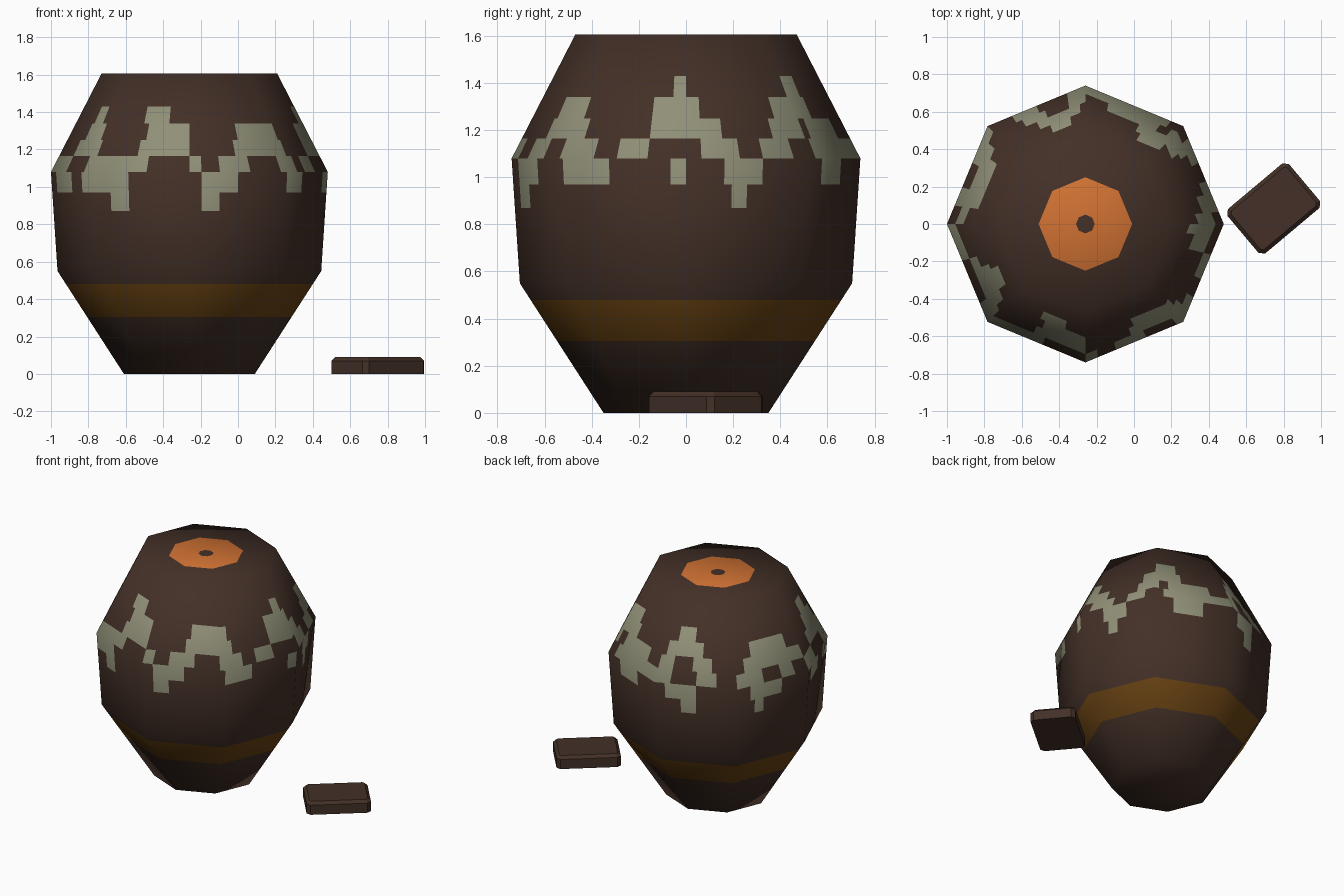
import bpy, bmesh, math
from mathutils import Vector, Matrix

if "Cube" in bpy.data.objects:
    bpy.data.objects.remove(bpy.data.objects["Cube"])


def material(name, rgb):
    m = bpy.data.materials.new(name)
    m.diffuse_color = [(c / 255 / 12.92 if c < 10 else ((c / 255 + 0.055) / 1.055) ** 2.4) for c in rgb] + [1]
    m.use_nodes = True
    m.node_tree.nodes["Principled BSDF"].inputs["Base Color"].default_value = m.diffuse_color
    return m


BROWN, BAND, PATCH, ORANGE = range(4)
MATS = [material("dark_brown", (67, 48, 39)), material("ochre_band", (102, 65, 18)),
        material("sage_patch", (144, 144, 120)), material("orange_cap", (209, 114, 51))]

CENTRE_X = -0.26
SIDES, COLS = 8, 16           # octagon, columns per flat side

# Pot outline: (radius, height)
OUTLINE = [(0.0, 0.0), (0.35, 0.0), (0.705, 0.55), (0.74, 1.08), (0.47, 1.605), (0.0, 1.605)]

# Extra cut heights and cap radii that carry colour edges
BAND_Z = (0.305, 0.48)
ROW_Z = [1.43, 1.34, 1.25, 1.165, 1.08, 0.97, 0.87]
CAP_R = (0.25, 0.05)

# Blocky patches: spans around the pot for each row (unit = one octagon side, from the front)
PATCHES = [
    [(1.89, 2.0), (3.0, 3.34), (4.18, 4.45), (6.55, 6.83), (7.45, 7.72)],
    [(0.55, 1.05), (1.71, 2.15), (2.84, 3.36), (4.06, 4.56), (5.26, 5.8), (6.53, 6.94), (7.48, 8.0)],
    [(0.5, 1.13), (1.66, 2.34), (2.78, 3.04), (3.2, 3.74), (4.0, 4.2), (4.41, 4.66),
     (5.15, 5.97), (6.36, 7.03), (7.41, 8.0)],
    [(0.0, 0.12), (0.34, 0.6), (0.93, 1.25), (1.46, 1.68), (2.15, 2.43), (2.6, 2.86), (3.1, 4.17),
     (4.53, 4.78), (5.0, 5.35), (5.6, 5.8), (6.02, 6.37), (6.8, 7.55)],
    [(0.12, 0.47), (1.0, 1.35), (1.89, 2.0), (2.31, 2.6), (3.25, 3.6), (4.12, 4.47),
     (5.2, 5.6), (6.1, 6.48), (6.73, 7.4)],
    [(0.11, 0.29), (2.36, 2.53), (4.3, 4.47), (5.22, 5.4), (7.2, 7.38)],
]


def outline_normal(i):
    """Averaged outward direction at an outline point, as (radial, vertical)."""
    if i == 0:
        return Vector((0, -1))
    if i == len(OUTLINE) - 1:
        return Vector((0, 1))
    n = Vector((0, 0))
    for a, b in ((i - 1, i), (i, i + 1)):
        d = (Vector(OUTLINE[b]) - Vector(OUTLINE[a])).normalized()
        n += Vector((d.y, -d.x))
    return n.normalized()


def pot_levels():
    """Outline with the extra cuts inserted: (radius, height, normal)."""
    levels = []
    for i in range(len(OUTLINE) - 1):
        (r0, z0), (r1, z1) = OUTLINE[i], OUTLINE[i + 1]
        if z0 == z1:
            cuts = [(r - r0) / (r1 - r0) for r in CAP_R]
            if z0 == 0:
                cuts = [CAP_R[1] / r1]
        else:
            cuts = [(z - z0) / (z1 - z0) for z in (*BAND_Z, *ROW_Z)]
        ts = sorted({0.0, *[t for t in cuts if 0.001 < t < 0.999]})
        n0, n1 = outline_normal(i), outline_normal(i + 1)
        levels += [(r0 + (r1 - r0) * t, z0 + (z1 - z0) * t, n0.lerp(n1, t).normalized()) for t in ts]
    return levels[1:]          # the centre point is covered by an end face


def wall_colour(u, r, z):
    if z > 1.6:
        return ORANGE if CAP_R[1] < r < CAP_R[0] else BROWN
    if BAND_Z[0] < z < BAND_Z[1]:
        return BAND
    for k, spans in enumerate(PATCHES):
        if ROW_Z[k + 1] < z < ROW_Z[k] and any(a < u < b for a, b in spans):
            return PATCH
    return BROWN


def make_object(name, bm):
    me = bpy.data.meshes.new(name)
    bm.to_mesh(me)
    bm.free()
    for m in MATS:
        me.materials.append(m)
    ob = bpy.data.objects.new(name, me)
    bpy.context.collection.objects.link(ob)
    return ob


def build_pot():
    bm = bmesh.new()
    levels, count, normals, rings = pot_levels(), SIDES * COLS, [], []
    corner = [Vector((math.sin(k * math.tau / SIDES), -math.cos(k * math.tau / SIDES), 0))
              for k in range(SIDES + 1)]
    for r, z, n in levels:
        ring = []
        for c in range(count):
            k, t = c // COLS, (c % COLS) / COLS
            d = corner[k].lerp(corner[k + 1], t)       # stays on the flat octagon side
            ring.append(bm.verts.new((CENTRE_X + d.x * r, d.y * r, z)))
            normals.append((d * n.x + Vector((0, 0, n.y))).normalized())
        rings.append(ring)
    for i in range(len(rings) - 1):
        r = (levels[i][0] + levels[i + 1][0]) / 2
        z = (levels[i][1] + levels[i + 1][1]) / 2
        for c in range(count):
            e = (c + 1) % count
            f = bm.faces.new((rings[i][c], rings[i][e], rings[i + 1][e], rings[i + 1][c]))
            f.material_index = wall_colour((c + 0.5) / COLS, r, z)
    bm.faces.new(rings[0][::-1])                       # underside
    bm.faces.new(rings[-1])                            # dark dot on the cap
    for f in bm.faces:
        f.smooth = True
    ob = make_object("pot", bm)
    ob.data.normals_split_custom_set_from_vertices(normals)


def build_slab():
    # Small chamfered block lying beside the pot
    bm = bmesh.new()
    bmesh.ops.create_cube(bm, size=1)
    bmesh.ops.scale(bm, vec=(0.43, 0.31, 0.09), verts=bm.verts)
    bmesh.ops.translate(bm, vec=(0, 0, 0.045), verts=bm.verts)
    upright = [e for e in bm.edges if abs(e.verts[0].co.z - e.verts[1].co.z) > 0.01]
    bmesh.ops.bevel(bm, geom=upright, offset=0.025, segments=1, affect='EDGES')
    top = [e for e in bm.edges if all(v.co.z > 0.089 for v in e.verts)]
    bmesh.ops.bevel(bm, geom=top, offset=0.02, segments=1, affect='EDGES')
    bmesh.ops.transform(bm, verts=bm.verts,
                        matrix=Matrix.Translation((0.747, 0.083, 0)) @ Matrix.Rotation(math.radians(40), 4, 'Z'))
    make_object("slab", bm)


build_pot()
build_slab()
